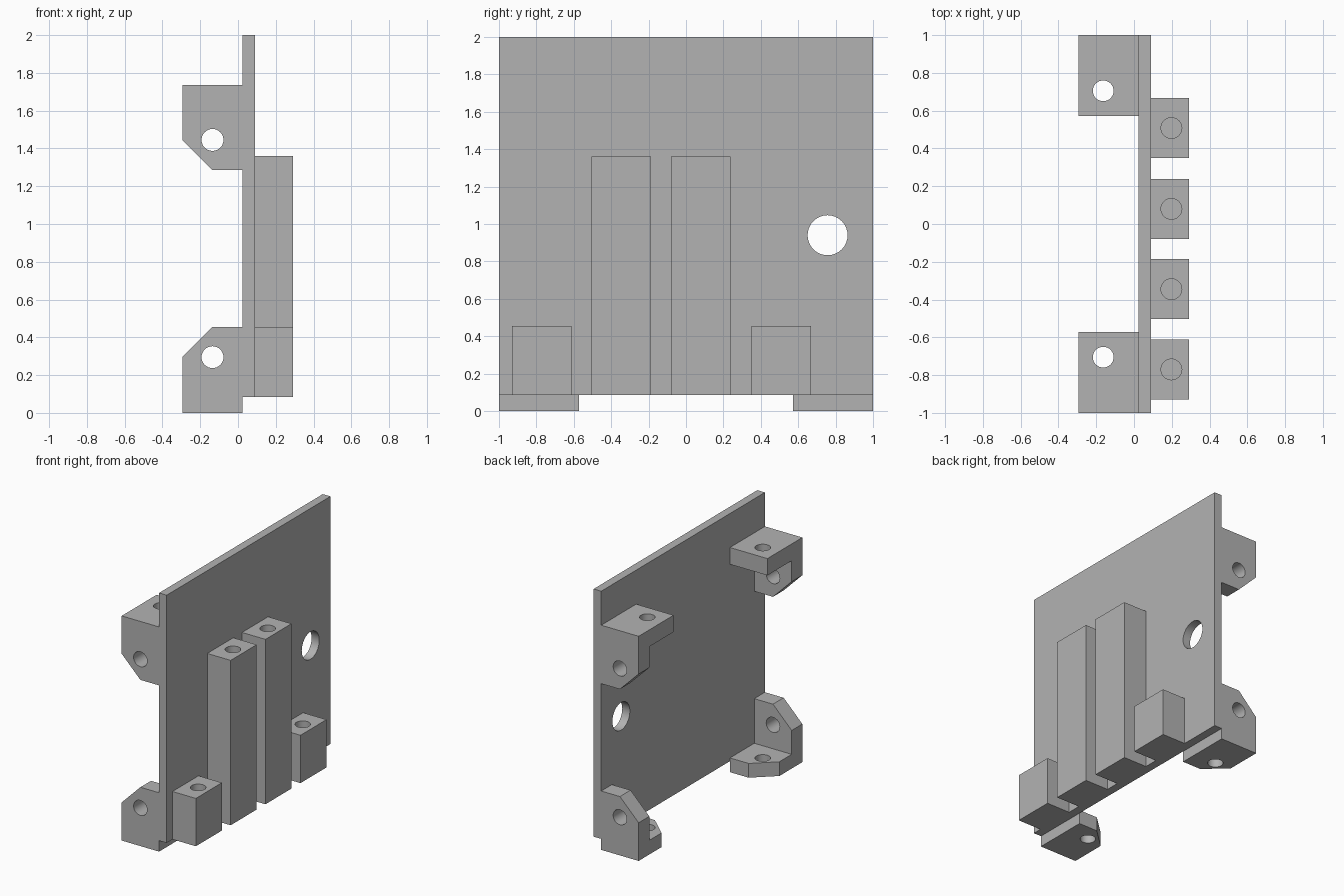
import bpy
import bmesh
from math import radians
from mathutils import Vector, Matrix

cube = bpy.data.objects.get("Cube")
if cube:
    bpy.data.objects.remove(cube, do_unlink=True)

grey = bpy.data.materials.new("plain_grey")
grey.use_nodes = True
grey.diffuse_color = (0.45, 0.45, 0.45, 1)
grey.node_tree.nodes["Principled BSDF"].inputs["Base Color"].default_value = grey.diffuse_color


def finish(name, bm):
    bmesh.ops.recalc_face_normals(bm, faces=bm.faces)
    mesh = bpy.data.meshes.new(name)
    bm.to_mesh(mesh)
    bm.free()
    mesh.materials.append(grey)
    obj = bpy.data.objects.new(name, mesh)
    bpy.context.collection.objects.link(obj)
    return obj


def prism(name, outline, sweep):
    """Extrude a closed 3D outline along a vector."""
    bm = bmesh.new()
    face = bm.faces.new([bm.verts.new(p) for p in outline])
    result = bmesh.ops.extrude_face_region(bm, geom=[face], use_keep_orig=True)
    moved = [v for v in result["geom"] if isinstance(v, bmesh.types.BMVert)]
    bmesh.ops.translate(bm, verts=moved, vec=Vector(sweep))
    return finish(name, bm)


def box(name, x, y, z):
    base = [(x[0], y[0], z[0]), (x[1], y[0], z[0]), (x[1], y[1], z[0]), (x[0], y[1], z[0])]
    return prism(name, base, (0, 0, z[1] - z[0]))


def cylinder(centre, radius, length, axis):
    bm = bmesh.new()
    turn = Vector((0, 0, 1)).rotation_difference(Vector(axis)).to_matrix().to_4x4()
    bmesh.ops.create_cone(bm, cap_ends=True, segments=32, radius1=radius, radius2=radius,
                          depth=length, matrix=Matrix.Translation(centre) @ turn)
    return finish("hole_cutter", bm)


def combine(obj, other, operation):
    """Apply a boolean, then drop the helper."""
    mod = obj.modifiers.new("cut", 'BOOLEAN')
    mod.operation, mod.object, mod.solver = operation, other, 'EXACT'
    bpy.ops.object.select_all(action='DESELECT')
    obj.select_set(True)
    bpy.context.view_layer.objects.active = obj
    bpy.ops.object.modifier_apply(modifier=mod.name)
    bpy.data.objects.remove(other, do_unlink=True)


def smooth(obj):
    bpy.ops.object.select_all(action='DESELECT')
    obj.select_set(True)
    bpy.context.view_layer.objects.active = obj
    bpy.ops.object.shade_smooth_by_angle(angle=radians(30))


BACK, FRONT = 0.025, 0.09      # plate faces
BASE = 0.085                   # underside of plate and blocks
OUT, MID = -0.295, -0.135      # bracket outer edge and chamfer start
WALL = 0.13                    # bracket wall thickness

# Main plate with its round opening
plate = box("main_plate", (BACK, FRONT), (-1, 1), (BASE, 2))
combine(plate, cylinder((0.05, 0.757, 0.94), 0.107, 0.4, (1, 0, 0)), 'DIFFERENCE')
smooth(plate)

# Row of blocks, each with a blind hole in the top
blocks = [("short_block_front", -0.77, 0.455), ("tall_block_front", -0.345, 1.36),
          ("tall_block_rear", 0.08, 1.36), ("short_block_rear", 0.508, 0.455)]
for name, y, top in blocks:
    block = box(name, (FRONT, 0.29), (y - 0.159, y + 0.159), (BASE, top))
    combine(block, cylinder((0.198, y, top), 0.055, 0.4, (0, 0, 1)), 'DIFFERENCE')
    smooth(block)


def bracket(name, side, upper):
    """Corner bracket: chamfered side wall joined to a drilled shelf."""
    edge, inner = side, side * 0.573
    if upper:
        root, bend, tip, shelf = 1.737, 1.445, 1.285, -0.13
    else:
        root, bend, tip, shelf = 0, 0.295, 0.455, 0.11
    profile = [(BACK, root), (OUT, root), (OUT, bend), (MID, tip), (BACK, tip)]
    body = prism(name, [(x, edge, z) for x, z in profile], (0, -side * WALL, 0))
    plan = [(BACK, edge), (OUT, edge)]
    plan += [(OUT, inner)] if upper else [(OUT, side * 0.72), (MID, inner)]
    plan += [(BACK, inner)]
    combine(body, prism("shelf", [(x, y, root) for x, y in plan], (0, 0, shelf)), 'UNION')
    combine(body, cylinder((MID, edge, bend), 0.058, 0.4, (0, 1, 0)), 'DIFFERENCE')
    combine(body, cylinder((-0.163, side * 0.705, root), 0.055, 0.4, (0, 0, 1)), 'DIFFERENCE')
    smooth(body)


# Four brackets on the back of the plate
for side, end in ((-1, "front"), (1, "rear")):
    for upper in (False, True):
        bracket(f"{'upper' if upper else 'lower'}_bracket_{end}", side, upper)
